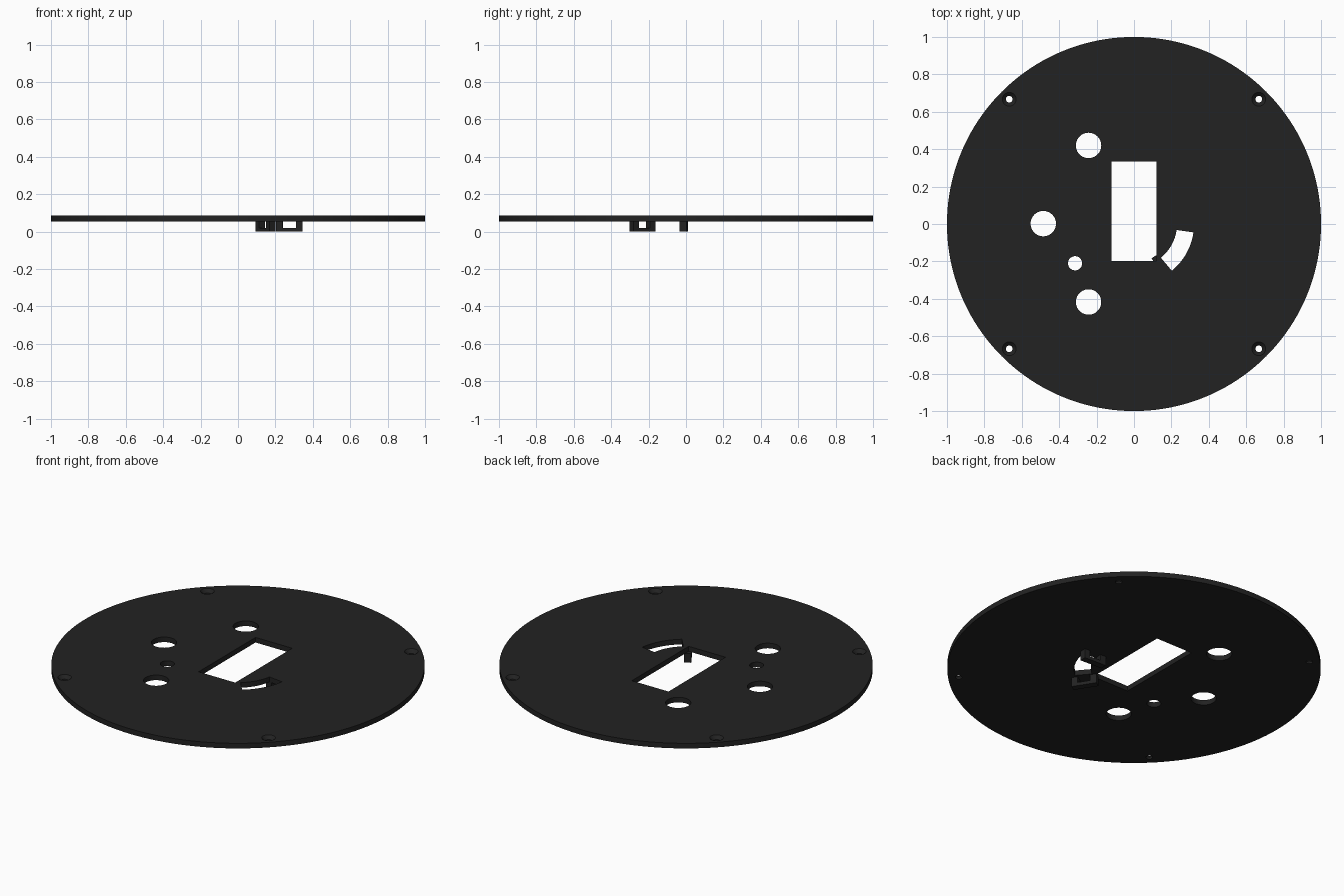
import bpy, bmesh, math
from mathutils import Matrix

if "Cube" in bpy.data.objects:
    bpy.data.objects.remove(bpy.data.objects["Cube"])

PLATE_Z0, PLATE_Z1 = 0.055, 0.085

black = bpy.data.materials.new("charcoal_plastic")
black.diffuse_color = (0.016, 0.016, 0.016, 1)
black.use_nodes = True
black.node_tree.nodes["Principled BSDF"].inputs["Base Color"].default_value = black.diffuse_color


def make_object(name, bm):
    bmesh.ops.recalc_face_normals(bm, faces=bm.faces)
    mesh = bpy.data.meshes.new(name)
    bm.to_mesh(mesh)
    bm.free()
    mesh.materials.append(black)
    ob = bpy.data.objects.new(name, mesh)
    bpy.context.collection.objects.link(ob)
    return ob


def prism(name, outline, z0, z1):
    """Extrude an xy outline from z0 to z1."""
    bm = bmesh.new()
    face = bm.faces.new([bm.verts.new((x, y, z0)) for x, y in outline])
    top = bmesh.ops.extrude_face_region(bm, geom=[face])["geom"]
    bmesh.ops.translate(bm, vec=(0, 0, z1 - z0),
                        verts=[v for v in top if isinstance(v, bmesh.types.BMVert)])
    return make_object(name, bm)


def cone(name, x, y, z0, z1, r0, r1, n=40):
    bm = bmesh.new()
    bmesh.ops.create_cone(bm, cap_ends=True, segments=n, radius1=r0, radius2=r1,
                          depth=z1 - z0,
                          matrix=Matrix.Translation((x, y, (z0 + z1) / 2)))
    return make_object(name, bm)


def arc(r, a0, a1, n=24):
    angles = [math.radians(a0 + (a1 - a0) * i / n) for i in range(n + 1)]
    return [(r * math.cos(a), r * math.sin(a)) for a in angles]


# Round base plate
plate = cone("round_plate", 0, 0, PLATE_Z0, PLATE_Z1, 1, 1, 160)

# Cutters: large round holes, small round hole, window, curved slot
cutters = [cone("hole_cutter", x, y, 0, 0.2, r, r) for x, y, r in
           [(-0.243, 0.42, 0.068), (-0.485, 0.002, 0.068),
            (-0.243, -0.417, 0.068), (-0.315, -0.21, 0.038)]]
cutters.append(prism("window_cutter", [(-0.12, -0.197), (0.12, -0.197),
                                       (0.12, 0.335), (-0.12, 0.335)], 0, 0.2))
cutters.append(prism("slot_cutter",
                     arc(0.23, -51.5, -8) + arc(0.321, -8, -51), 0, 0.2))

# Countersunk screw holes near the rim
for x in (-0.667, 0.667):
    for y in (-0.667, 0.667):
        cutters.append(cone("screw_cutter", x, y, 0, 0.2, 0.018, 0.018, 32))
        cutters.append(cone("countersink_cutter", x, y, PLATE_Z0 + 0.009,
                            PLATE_Z1 + 0.002, 0.016, 0.039, 32))

for cutter in cutters:
    cutter.hide_render = True
    mod = plate.modifiers.new("cut", "BOOLEAN")
    mod.operation = "DIFFERENCE"
    mod.solver = "EXACT"
    mod.object = cutter

bpy.context.view_layer.objects.active = plate
plate.select_set(True)
for mod in list(plate.modifiers):
    bpy.ops.object.modifier_apply(modifier=mod.name)
for cutter in cutters:
    bpy.data.objects.remove(cutter)
bpy.ops.object.shade_smooth_by_angle(angle=math.radians(30))


def bridge(name, angle):
    """U-shaped loop hanging under the plate, lying along a radius."""
    top = PLATE_Z0 + 0.0005
    profile = [(0.205, top), (0.205, 0), (0.345, 0), (0.345, top),
               (0.31, top), (0.31, 0.02), (0.24, 0.02), (0.24, top)]
    bm = bmesh.new()
    face = bm.faces.new([bm.verts.new((r, -0.019, z)) for r, z in profile])
    far = bmesh.ops.extrude_face_region(bm, geom=[face])["geom"]
    bmesh.ops.translate(bm, vec=(0, 0.038, 0),
                        verts=[v for v in far if isinstance(v, bmesh.types.BMVert)])
    bmesh.ops.rotate(bm, verts=bm.verts, matrix=Matrix.Rotation(math.radians(angle), 3, "Z"))
    return make_object(name, bm)


# Bridges under both ends of the curved slot
bridge("side_bridge", -2.6)
bridge("lower_bridge", -57.5)
